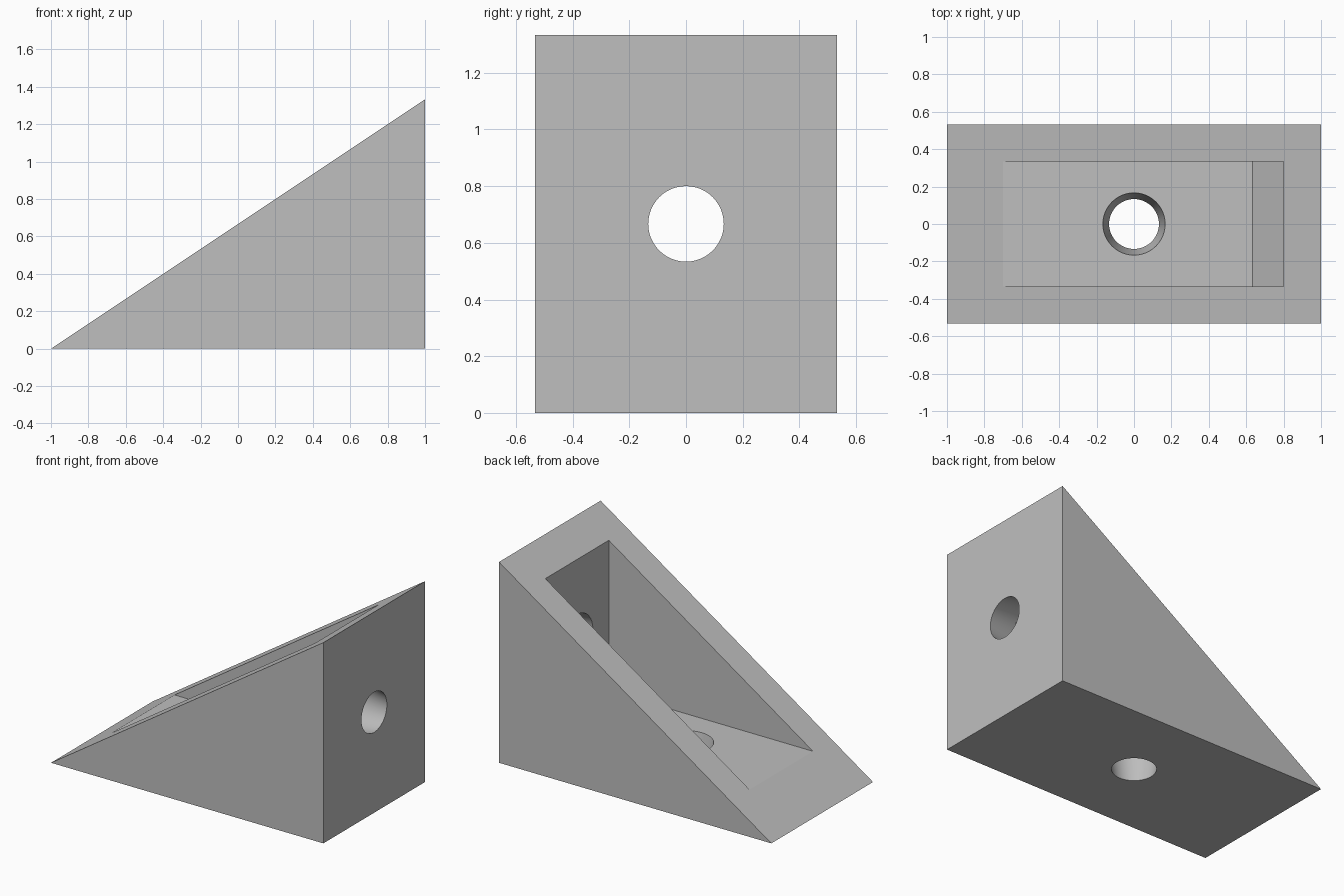
import bpy, bmesh, math
from mathutils import Matrix

if "Cube" in bpy.data.objects:
    bpy.data.objects.remove(bpy.data.objects["Cube"])

grey = bpy.data.materials.new("plain_grey")
grey.diffuse_color = (0.52, 0.52, 0.52, 1)
grey.use_nodes = True
grey.node_tree.nodes["Principled BSDF"].inputs["Base Color"].default_value = grey.diffuse_color


def make_object(name, bm):
    bmesh.ops.recalc_face_normals(bm, faces=bm.faces[:])
    mesh = bpy.data.meshes.new(name)
    bm.to_mesh(mesh)
    bm.free()
    mesh.materials.append(grey)
    obj = bpy.data.objects.new(name, mesh)
    bpy.context.collection.objects.link(obj)
    return obj


def extruded(name, profile, half_width):
    """Extrude an (x, z) profile across y."""
    bm = bmesh.new()
    face = bm.faces.new([bm.verts.new((x, -half_width, z)) for x, z in profile])
    new = bmesh.ops.extrude_face_region(bm, geom=[face])["geom"]
    verts = [v for v in new if isinstance(v, bmesh.types.BMVert)]
    bmesh.ops.translate(bm, verts=verts, vec=(0, 2 * half_width, 0))
    return make_object(name, bm)


def tapered_hole(name, matrix):
    """Cone along z: radius 0.133 at the outside, 0.167 at 0.2 depth."""
    bm = bmesh.new()
    bmesh.ops.create_cone(bm, cap_ends=True, segments=48, radius1=0.125,
                          radius2=0.175, depth=0.3,
                          matrix=matrix @ Matrix.Translation((0, 0, 0.1)))
    return make_object(name, bm)


# Solid wedge
bracket = extruded("wedge_bracket", [(-1, 0), (1, 0), (1, 1.333)], 0.533)

# Pocket with a chamfer at the foot of the upright wall, and two screw holes
cutters = [
    extruded("pocket_cutter", [(-0.9, 0.2), (0.633, 0.2), (0.8, 0.367),
                               (0.8, 1.5)], 0.333),
    tapered_hole("floor_hole_cutter", Matrix.Identity(4)),
    tapered_hole("wall_hole_cutter", Matrix.Translation((1, 0, 0.667))
                 @ Matrix.Rotation(-math.pi / 2, 4, 'Y')),
]
bpy.context.view_layer.objects.active = bracket
for cutter in cutters:
    mod = bracket.modifiers.new("cut", 'BOOLEAN')
    mod.operation = 'DIFFERENCE'
    mod.solver = 'EXACT'
    mod.object = cutter
    bpy.ops.object.modifier_apply(modifier=mod.name)
    bpy.data.objects.remove(cutter)

# Smooth hole walls, sharp edges elsewhere
bracket.select_set(True)
bpy.ops.object.shade_smooth_by_angle(angle=math.radians(25))
